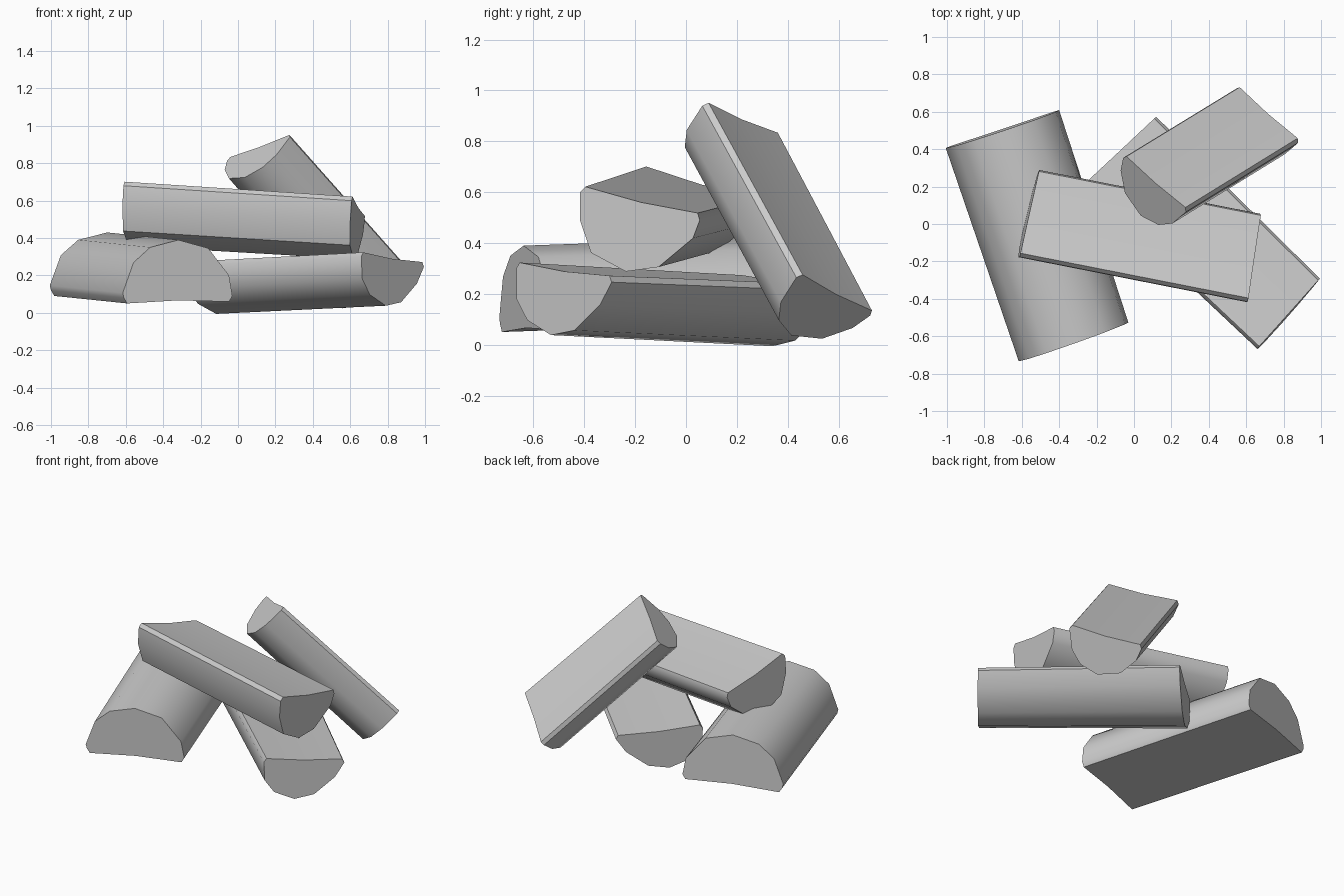
import bpy, bmesh, math
from mathutils import Vector

if "Cube" in bpy.data.objects:
    bpy.data.objects.remove(bpy.data.objects["Cube"])


def split_log(name, end1, end2, depth, arc):
    """Half-round log: each end gives the two corners of its flat face;
    arc is the round side as (fraction across, fraction of depth)."""
    (a1, b1), (a2, b2) = [[Vector(p) for p in e] for e in (end1, end2)]
    n = ((a2 + b2) - (a1 + b1)).cross((b1 + b2) - (a1 + a2)).normalized()
    if n.z > 0:
        n.negate()
    # chamfered long edges, slightly hollow flat face
    profile = [(0.5, 0.035), (0.03, 0.0), (0.0, 0.09)] + arc + [(1.0, 0.09), (0.97, 0.0)]
    bm = bmesh.new()
    rings = [[bm.verts.new(a.lerp(b, u) + n * depth * d) for u, d in profile]
             for a, b in ((a1, b1), (a2, b2))]
    count = len(profile)
    for i in range(count):
        j = (i + 1) % count
        bm.faces.new((rings[0][i], rings[0][j], rings[1][j], rings[1][i]))
    bm.faces.new(rings[0])
    bm.faces.new(rings[1][::-1])
    bmesh.ops.recalc_face_normals(bm, faces=bm.faces)
    mesh = bpy.data.meshes.new(name)
    bm.to_mesh(mesh)
    bm.free()
    obj = bpy.data.objects.new(name, mesh)
    bpy.context.collection.objects.link(obj)
    bpy.ops.object.select_all(action='DESELECT')
    obj.select_set(True)
    bpy.context.view_layer.objects.active = obj
    bpy.ops.object.shade_smooth_by_angle(angle=math.radians(42))


# left log lying on its flat face (round side up)
split_log("left_log",
          [(-0.61, -0.73, 0.05), (-0.03, -0.525, 0.06)],
          [(-1.0, 0.41, 0.09), (-0.40, 0.61, 0.10)], -0.335,
          [(-0.01, 0.17), (0.09, 0.65), (0.245, 0.89), (0.505, 1.0), (0.78, 0.86), (0.97, 0.42)])

# lower right log, flat face up
split_log("lower_log",
          [(0.66, -0.665, 0.325), (0.995, -0.29, 0.27)],
          [(-0.27, 0.21, 0.275), (0.12, 0.575, 0.235)], 0.265,
          [(0.03, 0.54), (0.16, 0.83), (0.42, 1.0), (0.66, 0.88), (0.9, 0.45)])

# log resting across the two lower ones
split_log("upper_log",
          [(0.61, -0.41, 0.625), (0.68, 0.06, 0.515)],
          [(-0.61, -0.17, 0.705), (-0.505, 0.295, 0.575)], 0.29,
          [(0.05, 0.46), (0.2, 0.86), (0.51, 1.0), (0.76, 0.84), (0.98, 0.35)])

# log leaning against the pile
split_log("leaning_log",
          [(0.285, 0.08, 0.955), (-0.05, 0.37, 0.83)],
          [(0.885, 0.45, 0.28), (0.555, 0.74, 0.13)], 0.26,
          [(0.09, 0.58), (0.24, 0.87), (0.49, 1.0), (0.79, 0.81), (0.96, 0.41)])
